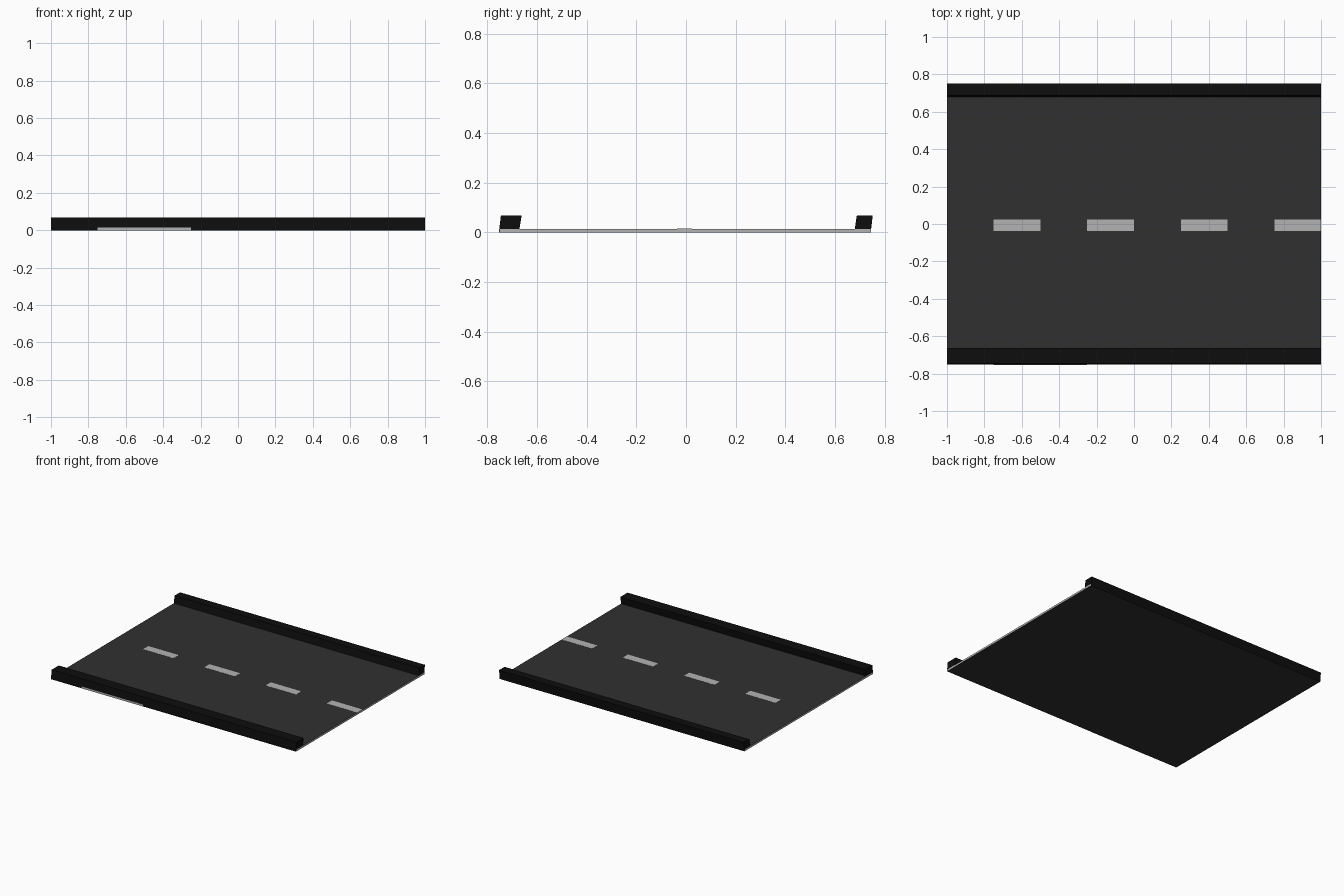
import bpy

if "Cube" in bpy.data.objects:
    bpy.data.objects.remove(bpy.data.objects["Cube"])


def material(name, v):
    m = bpy.data.materials.new(name)
    m.diffuse_color = (v, v, v, 1)
    m.use_nodes = True
    m.node_tree.nodes["Principled BSDF"].inputs["Base Color"].default_value = m.diffuse_color
    return m


asphalt = material("asphalt", 0.03)
black = material("black", 0.004)
paint = material("paint", 0.45)


def prism(name, profile, x0, x1, mats):
    """Extrude a counter-clockwise (y, z) profile along x."""
    n = len(profile)
    verts = [(x, y, z) for x in (x0, x1) for y, z in profile]
    faces = [tuple(reversed(range(n))), tuple(range(n, 2 * n))]
    faces += [(i, (i + 1) % n, n + (i + 1) % n, n + i) for i in range(n)]
    mesh = bpy.data.meshes.new(name)
    mesh.from_pydata(verts, [], faces)
    for m in mats:
        mesh.materials.append(m)
    obj = bpy.data.objects.new(name, mesh)
    bpy.context.collection.objects.link(obj)
    return obj


T = 0.014      # slab thickness
H = 0.067      # kerb top
E = 0.001      # paint thickness

# Road slab: asphalt top and bottom, pale cut ends, black long sides
slab = prism("road_slab", [(-0.752, 0), (0.746, 0), (0.746, T), (-0.752, T)],
             -1, 1, [asphalt, paint, black])
for i, slot in enumerate((1, 1, 0, 2, 0, 2)):
    slab.data.polygons[i].material_index = slot

# Leaning kerbs along both edges
prism("front_kerb", [(-0.752, T), (-0.671, T), (-0.662, H), (-0.746, H)], -1, 1, [black])
prism("back_kerb", [(0.68, T), (0.746, T), (0.752, H), (0.688, H)], -1, 1, [black])

# Dashed centre line
for i in range(4):
    x = -0.75 + 0.5 * i
    prism(f"lane_dash_{i + 1}", [(-0.037, T), (0.025, T), (0.025, T + E), (-0.037, T + E)],
          x, x + 0.25, [paint])

# Pale strip on the front side of the slab
prism("side_strip", [(-0.753, 0), (-0.752, 0), (-0.752, T), (-0.753, T)],
      -0.75, -0.25, [paint])
